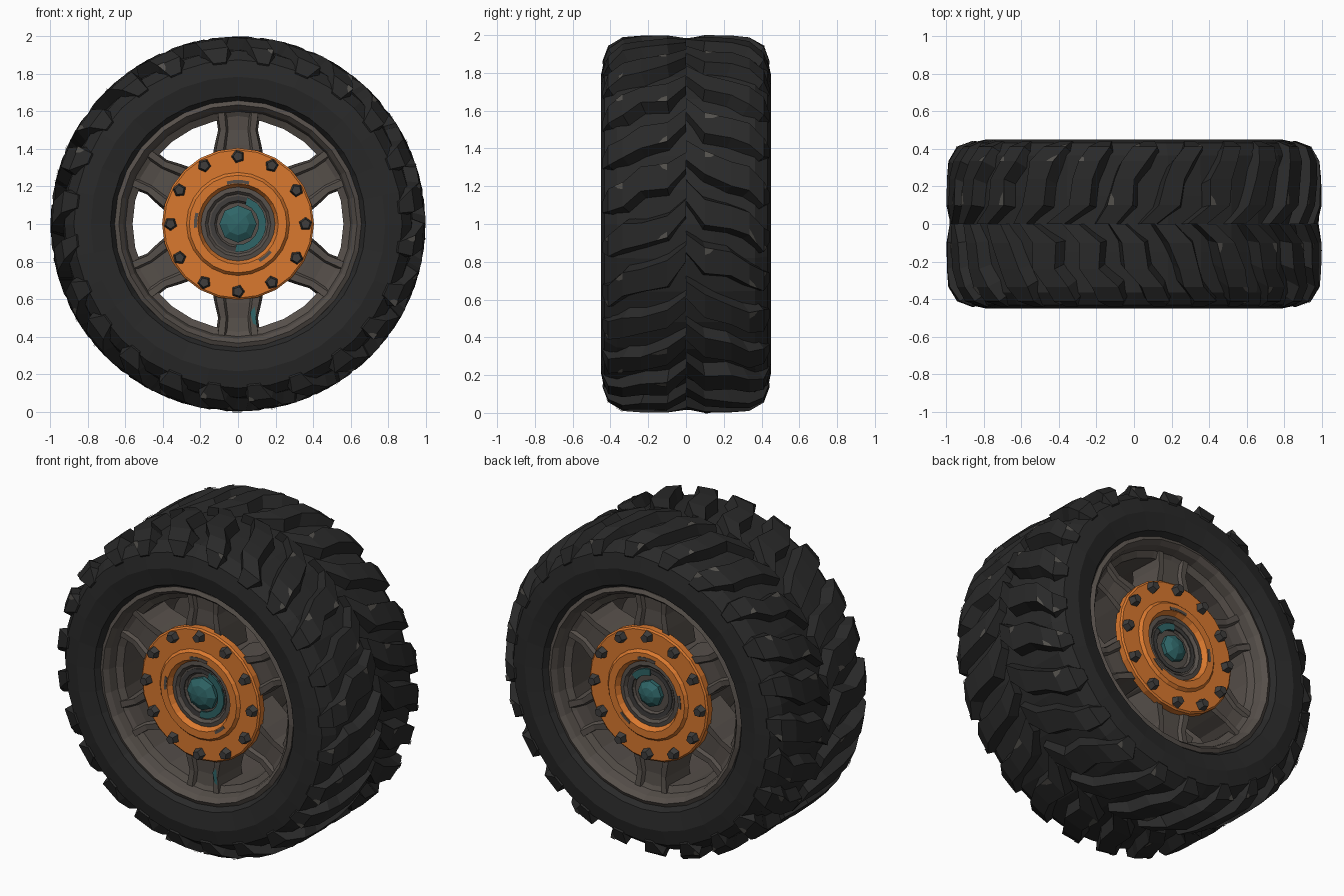
import bpy, bmesh, math, random
from mathutils import Matrix, Vector

if "Cube" in bpy.data.objects:
    bpy.data.objects.remove(bpy.data.objects["Cube"])

random.seed(4)
TAU = 2 * math.pi


def material(name, r, g, b):
    m = bpy.data.materials.new(name)
    m.diffuse_color = (r, g, b, 1)
    m.use_nodes = True
    m.node_tree.nodes["Principled BSDF"].inputs["Base Color"].default_value = m.diffuse_color
    return m


RUBBER = material("black_rubber", 0.022, 0.022, 0.022)
WORN = material("worn_rubber", 0.085, 0.08, 0.072)
METAL = material("brown_grey_metal", 0.092, 0.078, 0.068)
ORANGE = material("orange_paint", 0.70, 0.19, 0.028)
STEEL = material("dark_steel", 0.05, 0.048, 0.046)
TEAL = material("teal_paint", 0.028, 0.13, 0.135)


def polar(r, a, y):
    """Point on the wheel, whose axle runs along y at z = 1."""
    return Vector((r * math.cos(a), y, 1 + r * math.sin(a)))


def finish(bm, name, mat):
    bmesh.ops.remove_doubles(bm, verts=bm.verts, dist=1e-5)
    bmesh.ops.recalc_face_normals(bm, faces=bm.faces)
    me = bpy.data.meshes.new(name)
    bm.to_mesh(me)
    bm.free()
    me.materials.append(mat)
    ob = bpy.data.objects.new(name, me)
    bpy.context.collection.objects.link(ob)
    return ob


def loft(bm, sections, closed=False):
    """Skin a list of equal closed loops; cap the ends unless closed."""
    rows = [[bm.verts.new(p) for p in s] for s in sections]
    n = len(rows[0])
    pairs = list(zip(rows, rows[1:])) + ([(rows[-1], rows[0])] if closed else [])
    for a, b in pairs:
        for i in range(n):
            j = (i + 1) % n
            bm.faces.new((a[i], a[j], b[j], b[i]))
    if not closed:
        bm.faces.new(rows[0])
        bm.faces.new(rows[-1])


def lathe(name, profile, mat, segs, s=1, start=0.0, sweep=TAU):
    """Revolve a closed (radius, y) profile about the axle."""
    bm = bmesh.new()
    full = sweep >= TAU - 1e-6
    count = segs if full else segs + 1
    loft(bm, [[polar(r, start + sweep * i / segs, y * s) for r, y in profile]
              for i in range(count)], full)
    return finish(bm, name, mat)


# Tyre carcass
half = [(0.62, 0.36), (0.65, 0.385), (0.68, 0.43), (0.785, 0.451),
        (0.875, 0.432), (0.925, 0.365), (0.935, 0.15)]
lathe("tyre_body", half + [(r, -y) for r, y in reversed(half)], RUBBER, 32)

# Chevron tread lugs, staggered between the two halves
LUGS = 24
PITCH = TAU / LUGS
# station: y, angular shift, top radius, half width
PATH = [(0.0, 0.0, 0.985, 0.05), (0.10, -0.11, 1.0, 0.064),
        (0.24, -0.135, 0.998, 0.06), (0.335, -0.185, 0.99, 0.064),
        (0.412, -0.235, 0.945, 0.064), (0.442, -0.245, 0.865, 0.035)]
for s, side in ((-1, "front"), (1, "back")):
    bm, chips = bmesh.new(), bmesh.new()
    for k in range(LUGS):
        base = (k + (0.25 if s > 0 else 0)) * PITCH + 0.1
        secs = []
        for y, shift, r, w in PATH:
            a = base + shift + random.uniform(-0.022, 0.022)
            w *= random.uniform(0.85, 1.15)
            yb, rb = y * 0.84, r * 0.9
            secs.append([polar(rb, a - w * 1.6, yb * s), polar(r, a - w, y * s),
                         polar(r, a + w, y * s), polar(rb, a + w * 1.6, yb * s)])
        loft(bm, secs)
        # scuffed slivers along the lug edges
        for i in (1, 3, 4):
            if random.random() < 0.42:
                e = random.choice((1, 2))
                p, q = secs[i][e], secs[i + 1][e]
                inner = secs[i][3 - e]
                out = Vector((p.x, p.y * 0.6, p.z - 1)).normalized() * 0.005
                t = random.uniform(0.3, 0.6)
                chips.faces.new([chips.verts.new(v + out) for v in
                                 (p, p.lerp(q, t), p.lerp(q, t * 0.7).lerp(inner, 0.18),
                                  p.lerp(inner, 0.28))])
    finish(bm, side + "_tread_lugs", RUBBER)
    finish(chips, side + "_tread_scuffs", WORN)

# Rim barrel with stepped lips on both sides
lip = [(0.562, 0.18), (0.562, 0.315), (0.60, 0.335), (0.612, 0.385),
       (0.635, 0.412), (0.658, 0.40), (0.66, 0.30)]
lathe("rim_barrel", lip + [(r, -y) for r, y in reversed(lip)], METAL, 28)

# Central drum joining the two wheel faces
lathe("centre_drum", [(0.0, -0.3), (0.30, -0.3), (0.30, 0.3), (0.0, 0.3)], METAL, 24)

for s, side in ((-1, "front"), (1, "back")):
    # Six tapered spokes with recessed outer faces
    bm = bmesh.new()
    for k in range(6):
        a = math.radians(30 + 60 * k)
        d = Vector((math.cos(a), 0, math.sin(a)))
        t = Vector((-d.z, 0, d.x))
        secs = []
        for r, w, y0, y1 in ((0.28, 0.15, 0.12, 0.34), (0.42, 0.125, 0.12, 0.34),
                             (0.50, 0.106, 0.12, 0.335), (0.605, 0.122, 0.12, 0.345)):
            c = Vector((0, 0, 1)) + d * r
            secs.append([c + t * u + Vector((0, y * s, 0)) for u, y in
                         ((-w, y0), (-w * 0.9, y1), (-w * 0.6, y1), (-w * 0.5, y1 - 0.02),
                          (w * 0.5, y1 - 0.02), (w * 0.6, y1), (w * 0.9, y1), (w, y0))])
        loft(bm, secs)
    finish(bm, side + "_spokes", METAL)

    # Orange flange with a raised inner collar
    lathe(side + "_flange", [(0.405, 0.32), (0.405, 0.360), (0.395, 0.368), (0.275, 0.368),
                             (0.26, 0.385), (0.215, 0.385), (0.195, 0.35), (0.195, 0.31)],
          ORANGE, 24, s)
    # Chipped paint on the collar, showing bare metal
    for i, (st, sw) in enumerate(((75, 30), (165, 20), (300, 20))):
        lathe(f"{side}_collar_chip_{i + 1}", [(0.218, 0.384), (0.218, 0.388), (0.235, 0.388),
              (0.235, 0.384)], METAL, 3, s, math.radians(st), math.radians(sw))

    # Ring of twelve bolts
    bm = bmesh.new()
    for k in range(12):
        p = polar(0.36, k * TAU / 12, 0.385 * s)
        m = (Matrix.Translation(p) @ Matrix.Rotation(-k * TAU / 12, 4, 'Y')
             @ Matrix.Rotation(math.pi / 2 * -s, 4, 'X'))
        bmesh.ops.create_cone(bm, cap_ends=True, segments=5, radius1=0.038,
                              radius2=0.026, depth=0.045, matrix=m)
    finish(bm, side + "_bolts", STEEL)

    # Hub dish, axle cap and remaining paint around the cap
    lathe(side + "_hub_dish", [(0.0, 0.3), (0.2, 0.3), (0.2, 0.354), (0.175, 0.358),
                               (0.16, 0.342), (0.125, 0.342), (0.115, 0.33), (0.0, 0.33)],
          METAL, 16, s)
    lathe(side + "_hub_ring", [(0.125, 0.325), (0.125, 0.348), (0.15, 0.348), (0.15, 0.325)],
          STEEL, 16, s)
    cap = 0.1 if s < 0 else 0.08
    lathe(side + "_axle_cap", [(0.0, 0.31), (cap, 0.31), (cap, 0.355), (cap * 0.6, 0.38),
                               (0.0, 0.39)], TEAL, 8, s)
    a0, sw = (-95, 165) if s < 0 else (35, 55)
    lathe(side + "_hub_paint", [(0.11, 0.342), (0.11, 0.353), (0.15, 0.353), (0.15, 0.342)],
          TEAL, 8, s, math.radians(a0), math.radians(sw))

# Paint streak on the lower front spoke
bm = bmesh.new()
bm.faces.new([bm.verts.new(v) for v in ((0.065, -0.342, 0.53), (0.09, -0.342, 0.56),
                                        (0.1, -0.344, 0.46), (0.08, -0.344, 0.47))])
finish(bm, "spoke_paint_streak", TEAL)
